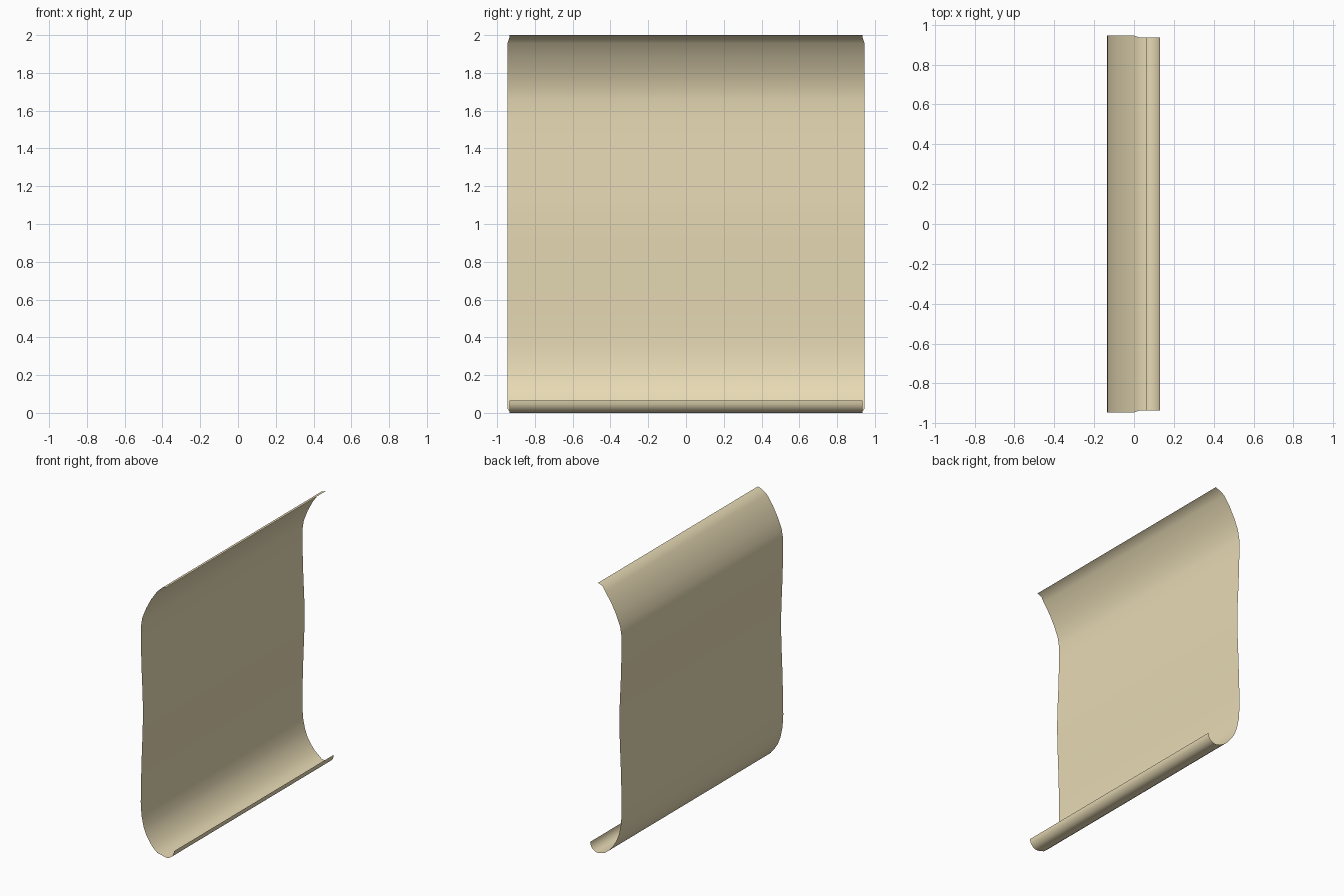
import bpy, bmesh, math
from mathutils import Vector

if "Cube" in bpy.data.objects:
    bpy.data.objects.remove(bpy.data.objects["Cube"])

# Side profile (x, z) from the top rim down to the start of the bottom roll
PROFILE = [(.065, 2), (.03, 1.987), (0, 1.957), (-.05, 1.885), (-.09, 1.81), (-.122, 1.73),
           (-.134, 1.66), (-.134, 1.55), (-.128, 1.35), (-.119, 1.15), (-.117, 1.03),
           (-.119, .9), (-.127, .7), (-.133, .5), (-.135, .36), (-.129, .265), (-.112, .185),
           (-.09, .13), (-.06, .083), (-.03, .047), (0, .023), (.03, .009)]
R = .065

# Hooked lip: a quarter roll at the bottom
for i in range(7):
    a = math.radians(-90 + 15 * i)
    PROFILE.append((R + R * math.cos(a), R + R * math.sin(a)))


def half_width(x):
    """Sheet is slightly narrower where it folds at top and bottom."""
    return .945 - .01 * min(max(x / .03, 0), 1)


# Thin curved sheet swept along y
bm = bmesh.new()
rows = [[bm.verts.new((x, s * half_width(x), z)) for s in (-1, 1)] for x, z in PROFILE]
for (a, b), (c, d) in zip(rows, rows[1:]):
    f = bm.faces.new((a, c, d, b))
    f.smooth = True
mesh = bpy.data.meshes.new("curved_panel")
bm.to_mesh(mesh)
bm.free()
panel = bpy.data.objects.new("curved_panel", mesh)
bpy.context.collection.objects.link(panel)

# Tan finish
mat = bpy.data.materials.new("tan")
mat.diffuse_color = (.8, .7, .46, 1)
mat.use_nodes = True
mat.node_tree.nodes["Principled BSDF"].inputs["Base Color"].default_value = mat.diffuse_color
mesh.materials.append(mat)
